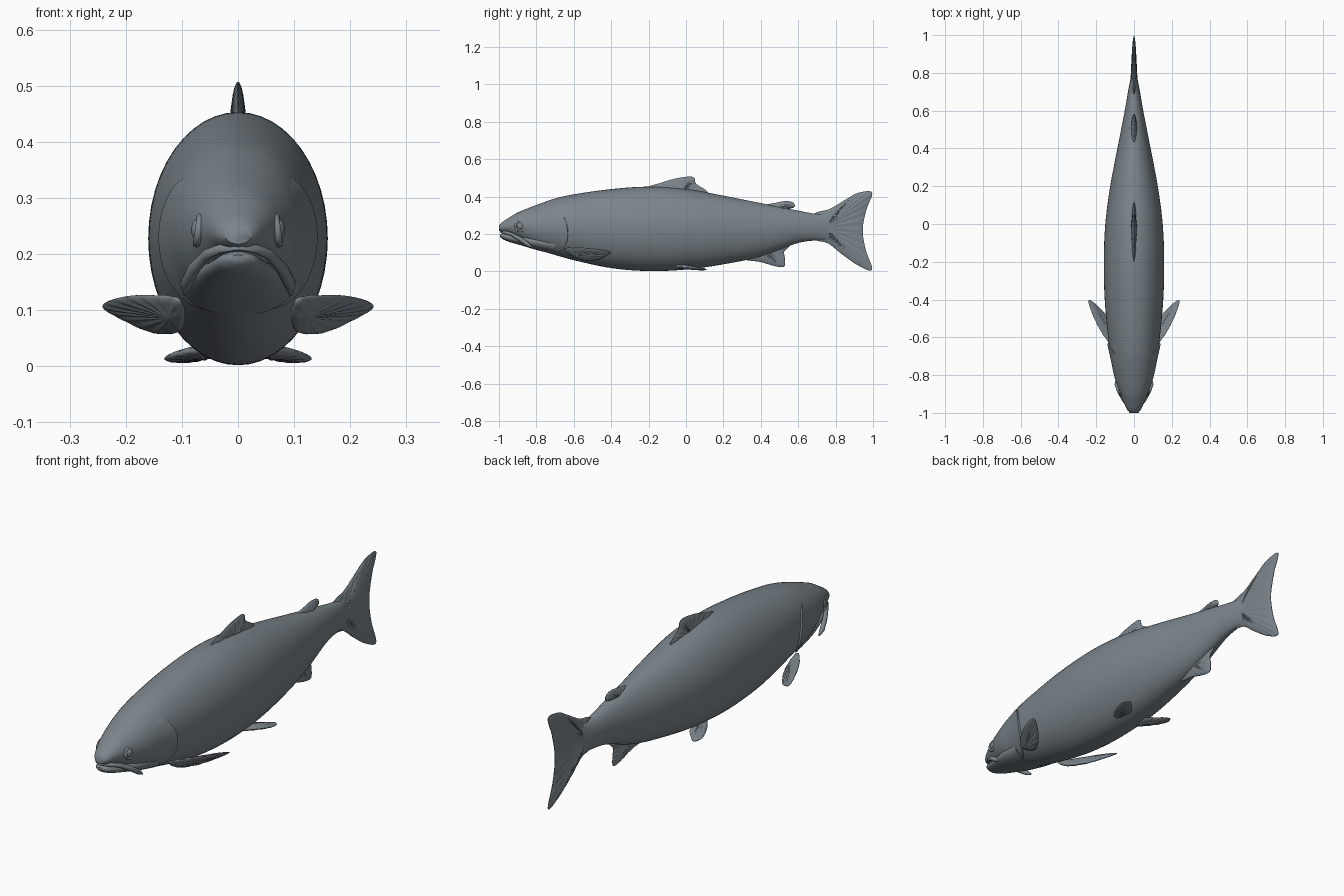
import bpy, bmesh
from math import sin, cos, pi, radians
from mathutils import Vector

cube = bpy.data.objects.get("Cube")
if cube:
    bpy.data.objects.remove(cube)

slate = bpy.data.materials.new("slate_grey")
slate.use_nodes = True
COLOUR = (0.2, 0.235, 0.26, 1)
slate.diffuse_color = COLOUR
slate.node_tree.nodes["Principled BSDF"].inputs["Base Color"].default_value = COLOUR


def finish(name, bm, angle=50):
    bmesh.ops.recalc_face_normals(bm, faces=bm.faces)
    mesh = bpy.data.meshes.new(name)
    bm.to_mesh(mesh)
    bm.free()
    mesh.materials.append(slate)
    obj = bpy.data.objects.new(name, mesh)
    bpy.context.collection.objects.link(obj)
    bpy.ops.object.select_all(action='DESELECT')
    obj.select_set(True)
    bpy.context.view_layer.objects.active = obj
    bpy.ops.object.shade_smooth_by_angle(angle=radians(angle))
    return obj


def loft(name, rings, closed=True, angle=50):
    """Skin a list of rings; closed rings also get end caps."""
    bm = bmesh.new()
    vs = [[bm.verts.new(p) for p in ring] for ring in rings]
    n = len(vs[0])
    for a, b in zip(vs, vs[1:]):
        for i in range(n if closed else n - 1):
            j = (i + 1) % n
            bm.faces.new((a[i], a[j], b[j], b[i]))
    if closed:
        bm.faces.new(vs[0])
        bm.faces.new(vs[-1])
    return finish(name, bm, angle)


def sample(table, y):
    """Smoothly interpolate rows of (y, values...) at y."""
    rows = [Vector(r) for r in table]
    i = max(k for k in range(len(rows) - 1) if k == 0 or rows[k][0] <= y)
    a, b = rows[i], rows[i + 1]
    p, q = rows[max(i - 1, 0)], rows[min(i + 2, len(rows) - 1)]
    h = b[0] - a[0]
    t = (y - a[0]) / h
    ma = (b - p) * (h / (b[0] - p[0]))
    mb = (q - a) * (h / (q[0] - a[0]))
    return (a * (2*t**3 - 3*t**2 + 1) + ma * (t**3 - 2*t**2 + t)
            + b * (3*t**2 - 2*t**3) + mb * (t**3 - t**2))


def skin(table, y, a, grow=0.0):
    """Point on an elliptical body at station y and angle a (0 = left side)."""
    _, top, bottom, half = sample(table, y)
    return Vector(((half + grow) * cos(a), y,
                   (top + bottom) / 2 + ((top - bottom) / 2 + grow) * sin(a)))


def loft_table(name, table, count, sides):
    y0, y1 = table[0][0], table[-1][0]
    ys = [y0 + (y1 - y0) * (k / count) ** 1.25 for k in range(count + 1)]
    return loft(name, [[skin(table, y, 2 * pi * i / sides) for i in range(sides)]
                       for y in ys])


# Body: station, top, bottom, half width
BODY = [(-1, .245, .218, .022), (-.985, .262, .21, .035), (-.95, .285, .2, .052),
        (-.9, .315, .175, .072), (-.8, .355, .12, .106), (-.7, .39, .088, .124),
        (-.6, .412, .06, .137), (-.4, .44, .018, .155), (-.2, .453, .002, .16),
        (0, .44, .01, .152), (.2, .405, .038, .126), (.4, .365, .08, .088),
        (.6, .325, .152, .049), (.7, .307, .166, .032), (.8, .305, .165, .012),
        (.84, .28, .19, .004)]
loft_table("body", BODY, 90, 48)

# Lower jaw
JAW = [(-.995, .198, .186, .012), (-.98, .205, .172, .032), (-.94, .2, .156, .05),
       (-.88, .195, .139, .068), (-.8, .2, .115, .088), (-.7, .2, .09, .1)]
loft_table("lower_jaw", JAW, 24, 32)


def smooth_loop(points, steps=8):
    pts = [Vector(p) for p in points]
    n, out = len(pts), []
    for i in range(n):
        p, a, b, q = (pts[(i + k) % n] for k in (-1, 0, 1, 2))
        for s in range(steps):
            t = s / steps
            out.append(a + (b - p) * t / 2 + (2*p - 5*a + 4*b - q) * t * t / 2
                       + (3*a - p - 3*b + q) * t ** 3 / 2)
    return out


def fin(name, hub, outline, thick):
    """Lens-thin fin whose rays spread from the hub to the outline."""
    hub, rim = Vector(hub), smooth_loop(outline)
    normal = sum(((p - hub).cross(q - hub) for p, q in zip(rim, rim[1:])), Vector()).normalized()
    levels = [.02, .15, .3, .45, .6, .75, .88, .96, 1]
    rings = []
    for side, order in ((1, levels), (-1, levels[::-1])):
        for s in order:
            ring = []
            for i, p in enumerate(rim):
                ray = 1 + .16 * s * (1 if i % 4 < 2 else -1)
                d = (thick * (1 - s) + .0045 * (1 - s ** 12) + .001) * ray
                ring.append(hub.lerp(p, s) + normal * d * side)
            rings.append(ring)
    return loft(name, rings)


def flat(points):
    return [(0, y, z) for y, z in points]


# Fins on the centre line
fin("dorsal_fin", (0, -.03, .41),
    flat([(-.2, .445), (-.13, .475), (-.05, .498), (.02, .507), (.045, .498),
          (.055, .468), (.105, .435), (.1, .415), (-.05, .4)]), .013)
fin("adipose_fin", (0, .5, .335),
    flat([(.42, .352), (.48, .367), (.53, .376), (.57, .37), (.582, .347),
          (.555, .335), (.48, .32)]), .012)
fin("anal_fin", (0, .42, .1),
    flat([(.31, .068), (.4, .05), (.48, .027), (.525, .026), (.53, .065),
          (.525, .105), (.55, .14), (.42, .12)]), .012)
fin("tail_fin", (0, .74, .235),
    flat([(.68, .3), (.77, .335), (.86, .388), (.92, .42), (.995, .422), (.965, .33),
          (.945, .225), (.96, .12), (.995, .008), (.92, .032), (.83, .095),
          (.76, .15), (.68, .18)]), .014)

PECTORAL = [(.105, -.65, .118), (.16, -.59, .126), (.21, -.5, .122), (.241, -.41, .108),
            (.215, -.415, .088), (.15, -.48, .06), (.1, -.57, .066)]
PELVIC = [(.05, -.07, .03), (.1, -.01, .024), (.131, .07, .014), (.115, .11, .01),
          (.08, .08, .012), (.045, .03, .02)]
# Upper lip flap running back along the mouth
LIP = [(.0, -.99, .214), (.03, -.972, .21), (.055, -.935, .2), (.078, -.89, .175),
       (.092, -.85, .148), (.094, -.825, .13)]

for side, s in (("left", 1), ("right", -1)):
    def mirror(points):
        return [(x * s, y, z) for x, y, z in points]

    fin(side + "_pectoral_fin", (.115 * s, -.6, .095), mirror(PECTORAL), .008)
    fin(side + "_pelvic_fin", (.06 * s, -.02, .026), mirror(PELVIC), .008)

    # Gill cover: thin raised shell ending in a curved rear edge
    rings = []
    for i in range(25):
        a = radians(-68 + 108 * i / 24)
        rear = -.632 - .065 * ((a + .2) / .9) ** 2
        fade = sin(pi * i / 24) ** .5 if 0 < i < 24 else 0
        row = []
        for k in range(13):
            t = k / 12
            p = skin(BODY, -.82 + (rear + .82) * t, a, -.001 + .01 * fade * t * t)
            row.append((p.x * s, p.y, p.z))
        p = skin(BODY, rear + .003, a, -.006)
        row.append((p.x * s, p.y, p.z))
        rings.append(row)
    loft(side + "_gill_cover", rings, closed=False)

    # Lip as a tapered tube
    rings = []
    for i, p in enumerate(mirror(LIP)):
        r = (.007, .008, .009, .011, .011, .004)[i]
        rings.append([Vector(p) + Vector((r * cos(k * pi / 6), .4 * r * sin(k * pi / 6),
                                          r * sin(k * pi / 6))) for k in range(12)])
    loft(side + "_lip", rings, angle=60)

    # Eye and the raised rim around it
    bm = bmesh.new()
    bmesh.ops.create_uvsphere(bm, u_segments=24, v_segments=12, radius=.019)
    for v in bm.verts:
        v.co = Vector((v.co.x * .6 + .072, v.co.y - .885, v.co.z + .243))
        v.co.x *= s
    finish(side + "_eye", bm)
    rings = []
    for i in range(33):
        u = 2 * pi * i / 32
        rings.append([Vector(((.07 + .007 * sin(w) - .12 * .03 * sin(u)) * s,
                              -.885 + (.026 + .006 * cos(w)) * cos(u) + 0,
                              .243 + (.025 + .006 * cos(w)) * sin(u)))
                      for w in (2 * pi * k / 10 for k in range(10))])
    loft(side + "_eye_rim", rings)
